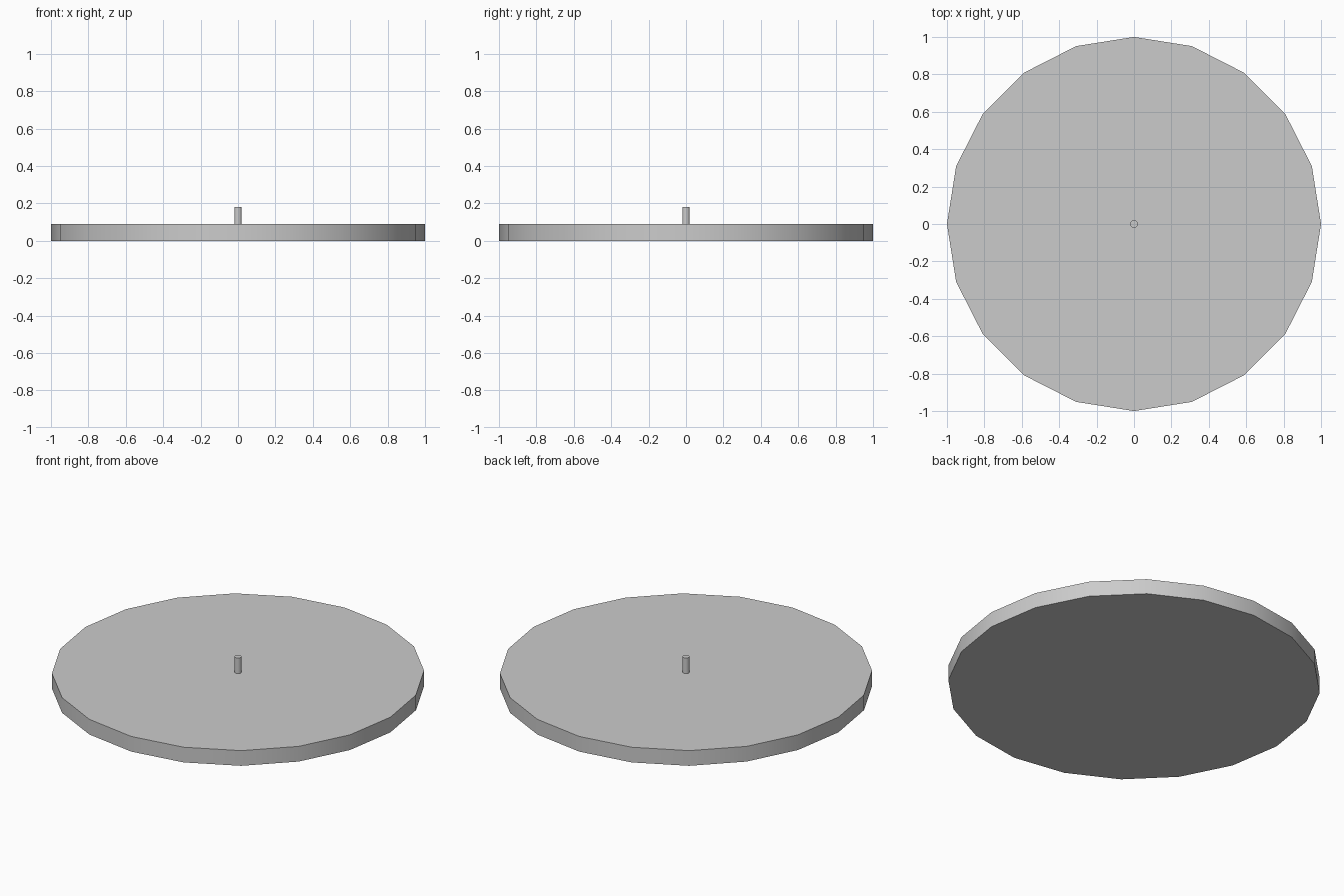
import bpy

if "Cube" in bpy.data.objects:
    bpy.data.objects.remove(bpy.data.objects["Cube"])


def cylinder(name, radius, z0, z1, sides=20):
    bpy.ops.mesh.primitive_cylinder_add(
        vertices=sides, radius=radius, depth=z1 - z0,
        location=(0, 0, (z0 + z1) / 2))
    obj = bpy.context.object
    obj.name = name
    bpy.ops.object.shade_smooth_by_angle()
    return obj


# Flat round platter
cylinder("platter", 1.0, 0.0, 0.09)

# Small centre pin standing on the platter
cylinder("centre_pin", 0.02, 0.088, 0.182)
